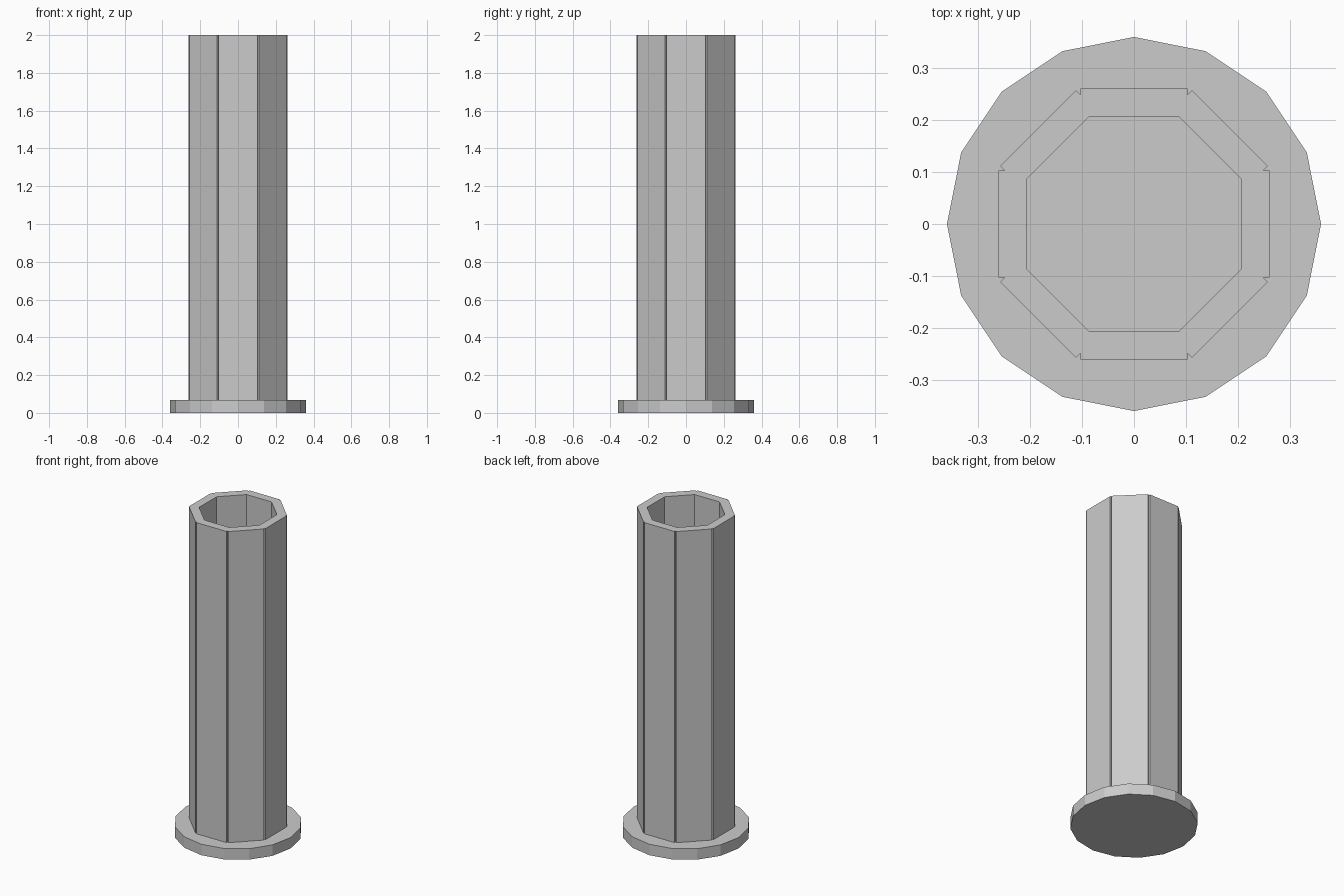
import bpy, bmesh
from math import cos, sin, tan, pi

if "Cube" in bpy.data.objects:
    bpy.data.objects.remove(bpy.data.objects["Cube"])

HEIGHT, BASE_H = 2.0, 0.068
BASE_R = 0.36          # 16-sided foot, corner radius
OUTER, INNER = 0.261, 0.207   # distance from axis to flat faces
HALF_W = 0.103         # half width of each flat strip, leaving a V groove at corners
SINK = 0.02            # tube is seated slightly into the foot


def finish(name, bm):
    bmesh.ops.recalc_face_normals(bm, faces=bm.faces[:])
    mesh = bpy.data.meshes.new(name)
    bm.to_mesh(mesh)
    bm.free()
    obj = bpy.data.objects.new(name, mesh)
    bpy.context.collection.objects.link(obj)
    return obj


def prism(name, loops, z0, z1):
    """Extrude flat outlines (lists of xy points) sharing welded edges."""
    bm = bmesh.new()
    verts = {}

    def vert(p):
        key = (round(p[0], 5), round(p[1], 5))
        if key not in verts:
            verts[key] = bm.verts.new((p[0], p[1], z0))
        return verts[key]

    faces = [bm.faces.new([vert(p) for p in loop]) for loop in loops]
    top = bmesh.ops.extrude_face_region(bm, geom=faces, use_keep_orig=True)
    moved = [g for g in top["geom"] if isinstance(g, bmesh.types.BMVert)]
    bmesh.ops.translate(bm, verts=moved, vec=(0, 0, z1 - z0))
    return finish(name, bm)


# Sixteen-sided foot
foot = [(BASE_R * cos(i * pi / 8), BASE_R * sin(i * pi / 8)) for i in range(16)]
prism("base_flange", [foot], 0, BASE_H)

# One staved section of the tube, repeated around the axis
groove = HALF_W / tan(pi / 8)
half_in = INNER * tan(pi / 8)
stave = [(INNER, -half_in), (groove, -HALF_W), (OUTER, -HALF_W),
         (OUTER, HALF_W), (groove, HALF_W), (INNER, half_in)]
staves = []
for i in range(8):
    c, s = cos(i * pi / 4), sin(i * pi / 4)
    staves.append([(x * c - y * s, x * s + y * c) for x, y in stave])
prism("octagonal_tube", staves, BASE_H - SINK, HEIGHT)

# Merge the stave seams on the tube ends into clean shared edges
tube = bpy.data.objects["octagonal_tube"]
for poly in tube.data.polygons:
    poly.use_smooth = False
